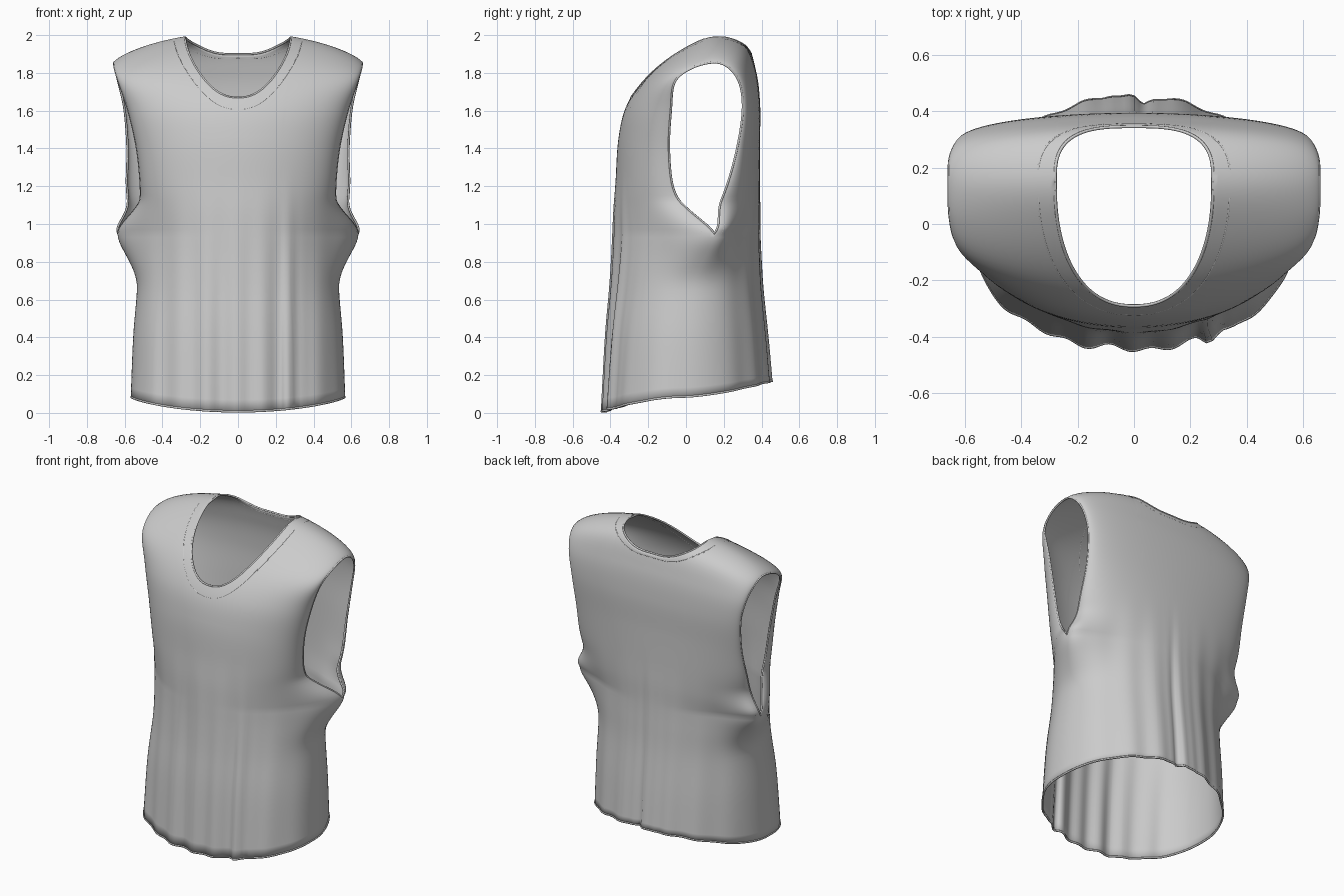
import bpy, bmesh
from math import sin, cos, pi, exp
from mathutils import Vector

if "Cube" in bpy.data.objects:
    bpy.data.objects.remove(bpy.data.objects["Cube"])

# Side seam up to the armpit, then armhole edges up to the shoulder tip (x, y, z)
SIDE = [(.565, -.02, .08), (.552, 0, .4), (.532, .03, .65), (.532, .06, .82), (.535, .075, .95)]
ARM_F = [(.535, .075, .95), (.52, -.005, 1.07), (.515, -.07, 1.2), (.535, -.09, 1.4),
         (.58, -.08, 1.6), (.63, -.06, 1.75), (.652, .03, 1.825), (.655, .15, 1.855)]
ARM_B = [(.535, .075, .95), (.57, .15, 1.05), (.588, .215, 1.2), (.585, .27, 1.4),
         (.60, .30, 1.6), (.63, .285, 1.74), (.652, .23, 1.825), (.655, .15, 1.855)]
# Centre profiles of front and back, hem to shoulder ridge (y, z)
MID_F = [(-.44, .002), (-.42, .4), (-.40, .65), (-.39, .82), (-.385, .95), (-.38, 1.08),
         (-.37, 1.22), (-.355, 1.45), (-.31, 1.63), (-.20, 1.79), (-.03, 1.93), (.15, 2.012)]
MID_B = [(.45, .165), (.43, .4), (.405, .65), (.395, .82), (.39, .95), (.39, 1.08),
         (.388, 1.22), (.388, 1.42), (.39, 1.62), (.37, 1.80), (.31, 1.96), (.15, 2.012)]
TOP = 11
# Let each spline look over the shoulder so the ridge stays round
for f, b in ((ARM_F, ARM_B), (MID_F, MID_B)):
    f_next, b_next = b[-2], f[-2]
    f.append(f_next)
    b.append(b_next)


def spline(pts, t):
    """Catmull-Rom through pts at parameter t."""
    i = min(int(t), len(pts) - 2)
    f = t - i
    b, c = Vector(pts[i]), Vector(pts[i + 1])
    a = Vector(pts[i - 1]) if i else 2 * b - c
    d = Vector(pts[i + 2]) if i + 2 < len(pts) else 2 * c - b
    return b + .5 * f * (c - a + f * (2 * a - 5 * b + 4 * c - d + f * (3 * (b - c) + d - a)))


def folds(x, t, front):
    """Soft vertical drape folds, fading out toward the chest."""
    fade = max(0, 1 - t / 6.5) ** 1.3
    if front:
        w = .010 * cos(x * 42 + .6) + .006 * sin(x * 23)
        w += .018 * exp(-((x - .26) / .022) ** 2) - .018 * exp(-((x - .31) / .025) ** 2)
    else:
        w = .008 * cos(x * 38) - .03 * exp(-((x - .03) / .025) ** 2)
        w += .012 * exp(-((x + .08) / .03) ** 2)
    return w * fade


def surface(s, t, front):
    """Point on the shirt: s runs -1..1 across the panel, t runs hem to shoulder."""
    a = s * pi / 2
    e = spline(SIDE, t) if t <= 4 else spline(ARM_F if front else ARM_B, t - 4)
    m = spline(MID_F if front else MID_B, t)
    c = max(0, cos(a))
    # the cloth flares out just under the arm
    k = max(0, 1 - (4 - t) / 2) if t < 4 else max(0, 1 - (t - 4) / 1.6)
    flare = k * k * (3 - 2 * k) * abs(sin(a)) ** 8
    x = (e.x + .1 * flare) * sin(a)
    full = .95 - (.11 * max(0, 1 - t / 4) if front else 0)
    y = e.y + (m.x - e.y) * c ** full + .075 * flare
    y += (-1 if front else 1) * folds(x, t, front) * c
    return Vector((x, y, e.z + (m.y - e.z) * c ** 1.5))


def neck_t(s, front, grow=0):
    """Height parameter at which a column meets the oval neckline."""
    p = 2.3 if front else 3
    depth = (.44 if front else .195) + grow * (.5 if front else .12)

    def inside(t):
        v = surface(s, t, front)
        return abs(v.x / (.28 + grow)) ** p + abs((v.y - .15) / depth) ** p < 1
    t = 7
    while t < TOP and not inside(t):
        t += .02
    if t >= TOP:
        return TOP
    lo, hi = t - .02, t
    for _ in range(14):
        mid = (lo + hi) / 2
        lo, hi = (lo, mid) if inside(mid) else (mid, hi)
    return hi


# Columns, packed closely where the neckline turns up to the shoulder
half = [i * .02 for i in range(10)] + [.20 + i * .003 for i in range(23)]
half += [.269 + i * .001 for i in range(12)] + [.2812]
half += [.30 + i * .025 for i in range(29)]
cols = [-s for s in reversed(half[1:])] + half
ROWS = 6


# Shirt body: front and back panels welded at sides and shoulders
bm = bmesh.new()
for front in (True, False):
    grid = []
    for s in cols:
        end = neck_t(s, front)
        col = []
        for j in range(TOP * ROWS + 1):
            t = j / ROWS
            if t > 7:
                t = 7 + (t - 7) * (end - 7) / (TOP - 7)
            col.append(bm.verts.new(surface(s, t, front)))
        grid.append(col)
    for c0, c1 in zip(grid, grid[1:]):
        for j in range(TOP * ROWS):
            q = (c0[j], c1[j], c1[j + 1], c0[j + 1])
            bm.faces.new(q if front else q[::-1])
bmesh.ops.remove_doubles(bm, verts=bm.verts, dist=.0004)
mesh = bpy.data.meshes.new("shirt_body")
bm.to_mesh(mesh)
bm.free()
mesh.shade_smooth()
shirt = bpy.data.objects.new("shirt_body", mesh)
bpy.context.collection.objects.link(shirt)
cloth = shirt.modifiers.new("cloth_thickness", 'SOLIDIFY')
cloth.thickness = .006
cloth.offset = 0


def seam(name, pts, closed=True, r=.0045):
    cu = bpy.data.curves.new(name, 'CURVE')
    cu.dimensions = '3D'
    cu.bevel_depth = r
    cu.bevel_resolution = 1
    sp = cu.splines.new('POLY')
    sp.points.add(len(pts) - 1)
    for p, v in zip(sp.points, pts):
        p.co = (*v, 1)
    sp.use_cyclic_u = closed
    bpy.context.collection.objects.link(bpy.data.objects.new(name, cu))


# Stitched collar line and rolled collar edge
for name, grow, r in (("collar_edge", 0, .006), ("collar_seam", .06, .004)):
    ring = []
    for front in (True, False):
        fine = [i * .002 - .4 for i in range(401)]
        line = [(s, neck_t(s, front, grow)) for s in fine]
        pts = [surface(s, t, front) for s, t in line if t < TOP]
        ring += pts if front else pts[::-1]
    seam(name, ring, r=r)

# Armhole edges and their seams, both sides
for side, word in ((-1, "left"), (1, "right")):
    for name, k, t0, r in (("edge", 1, 4, .006), ("seam", .93, 4.0, .003)):
        ts = [t0 + i * (TOP - t0) / 60 for i in range(61)]
        ring = [surface(side * k, t, True) for t in ts]
        ring += [surface(side * k, t, False) for t in reversed(ts[:-1])]
        seam(f"{word}_armhole_{name}", ring, closed=k == 1, r=r)

# Hem edge and hem stitch line
for name, t, r in (("hem_edge", .015, .006), ("hem_seam", .13, .003)):
    ring = [surface(s, t, True) for s in cols]
    ring += [surface(s, t, False) for s in reversed(cols[1:-1])]
    seam(name, ring, r=r)
